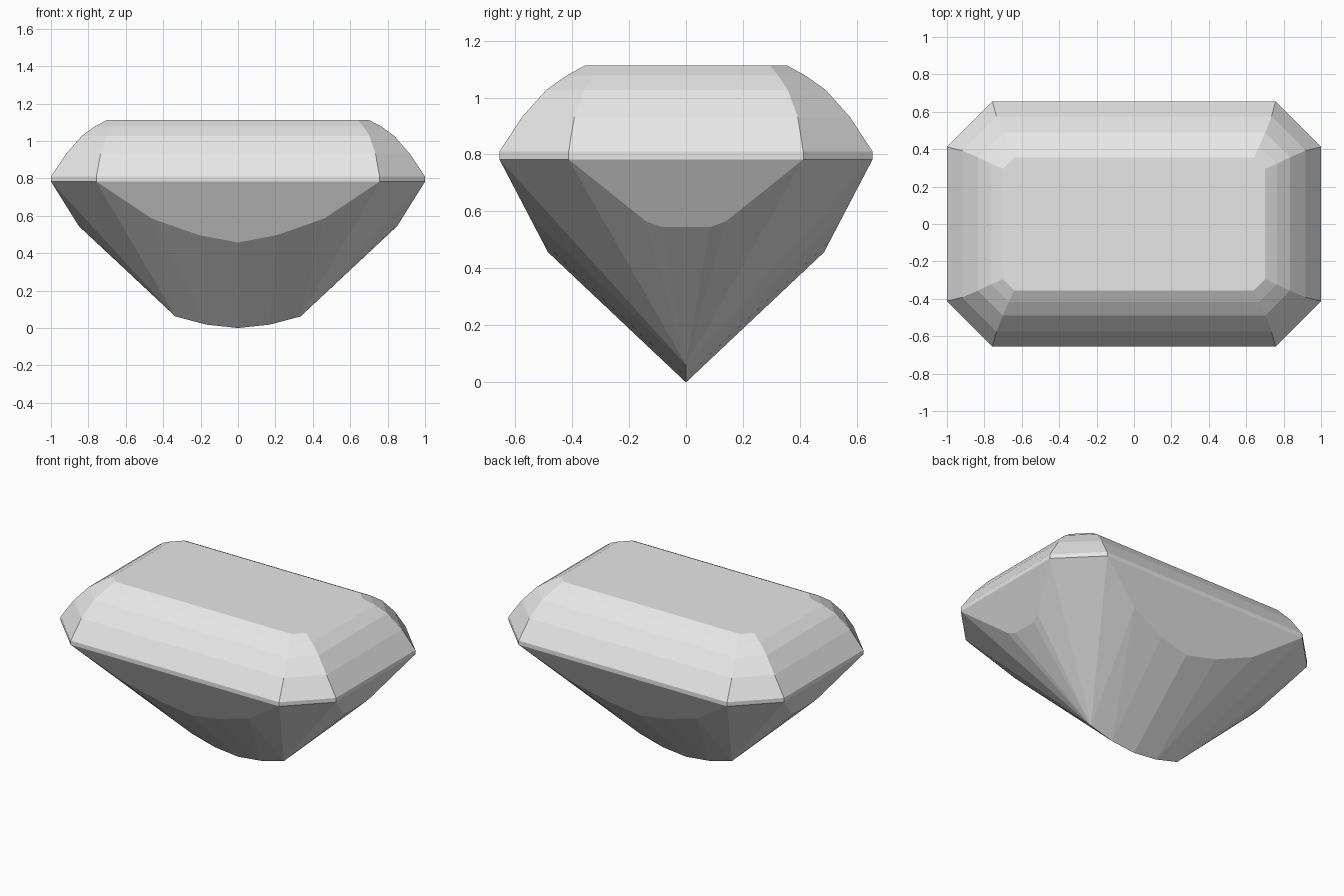
import bpy
import bmesh
import math

cube = bpy.data.objects.get("Cube")
if cube:
    bpy.data.objects.remove(cube, do_unlink=True)

# Material
stone = bpy.data.materials.new("pale grey stone")
stone.use_nodes = True
colour = (0.8, 0.8, 0.8, 1)
stone.diffuse_color = colour
stone.node_tree.nodes["Principled BSDF"].inputs["Base Color"].default_value = colour

GIRDLE_X, GIRDLE_Y, GIRDLE_Z = 1.0, 0.655, 0.783
FRONT_SLOPE, END_SLOPE = 0.523, 0.625
points = set()


def mirrored(x, y, z):
    """Add a point in all four quadrants."""
    for sx in (-1, 1):
        for sy in (-1, 1):
            points.add((sx * x if x else 0, sy * y if y else 0, z))


def ring(half_x, half_y, chamfer, z):
    """Rectangle with chamfered corners."""
    mirrored(half_x - chamfer, half_y, z)
    mirrored(half_x, half_y - chamfer, z)


# Girdle band and stepped crown up to the flat table
for level in (
    (GIRDLE_X, GIRDLE_Y, 0.243, GIRDLE_Z),
    (GIRDLE_X, GIRDLE_Y, 0.243, 0.81),
    (0.918, 0.575, 0.183, 0.932),
    (0.835, 0.49, 0.133, 1.027),
    (0.765, 0.418, 0.095, 1.078),
    (0.70, 0.355, 0.06, 1.112),
):
    ring(*level)

# Curved lower rims of the long front and back facets
for x, z in ((0.46, 0.585), (0.21, 0.497), (0, 0.457)):
    mirrored(x, GIRDLE_Y - (GIRDLE_Z - z) * FRONT_SLOPE, z)

# Lower rims of the end facets
for y, z in ((0.14, 0.565), (0.083, 0.545)):
    mirrored(GIRDLE_X - (GIRDLE_Z - z) * END_SLOPE, y, z)

# Keel along the bottom
for x, z in ((0.335, 0.062), (0.17, 0.018), (0, 0)):
    mirrored(x, 0, z)

# Wrap the facet corners in a convex shell and merge coplanar triangles
bm = bmesh.new()
for p in sorted(points):
    bm.verts.new(p)
hull = bmesh.ops.convex_hull(bm, input=bm.verts)
loose = [v for v in bm.verts if not v.link_faces]
bmesh.ops.delete(bm, geom=loose, context='VERTS')
bmesh.ops.dissolve_limit(bm, angle_limit=math.radians(0.7),
                         verts=bm.verts, edges=bm.edges)
bmesh.ops.recalc_face_normals(bm, faces=bm.faces)

mesh = bpy.data.meshes.new("cut_gemstone")
bm.to_mesh(mesh)
bm.free()
mesh.materials.append(stone)
gem = bpy.data.objects.new("cut_gemstone", mesh)
bpy.context.scene.collection.objects.link(gem)
